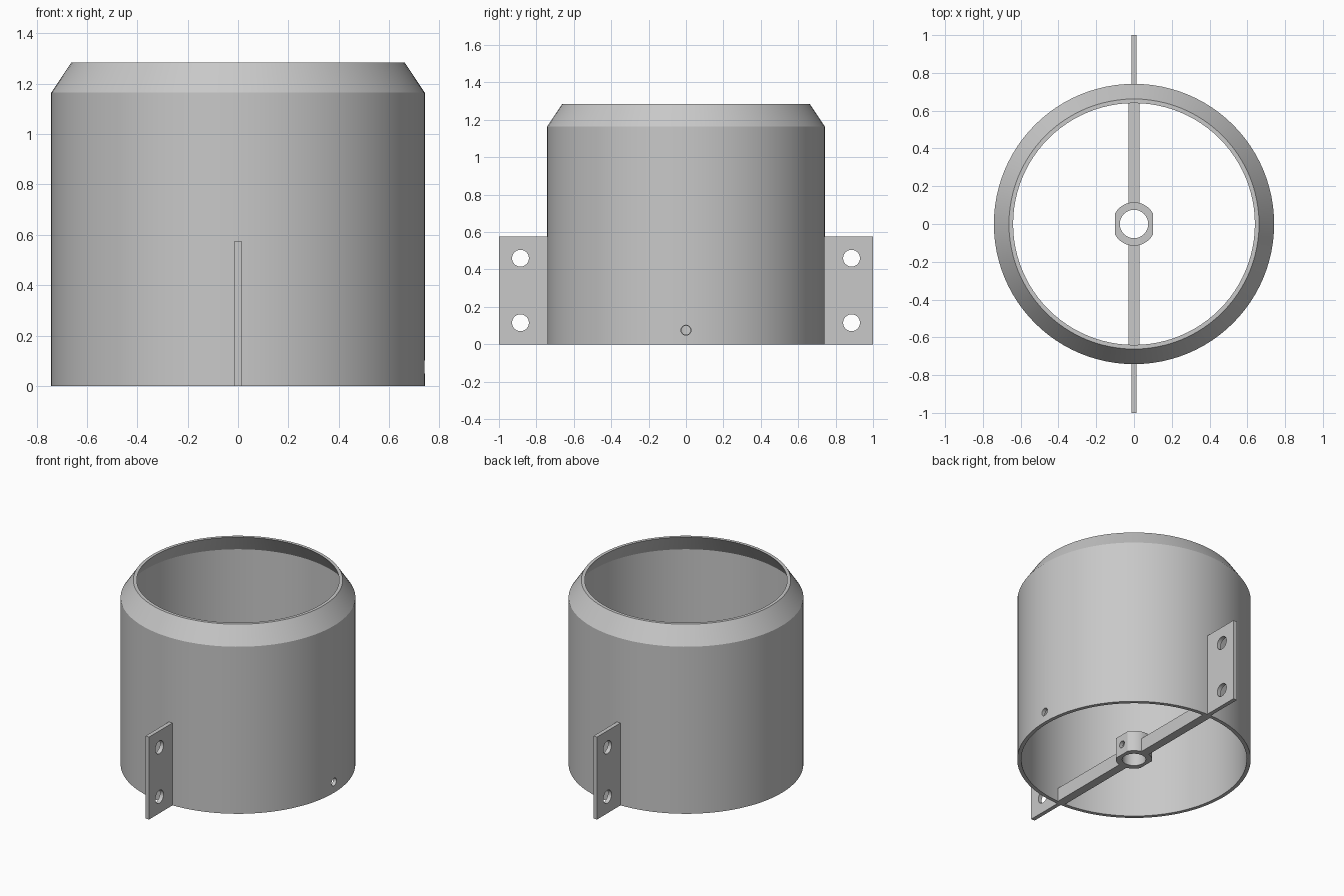
import bpy, bmesh, math

cube = bpy.data.objects.get("Cube")
if cube:
    bpy.data.objects.remove(cube, do_unlink=True)

grey = bpy.data.materials.new("plain_grey")
grey.use_nodes = True
grey.diffuse_color = (0.58, 0.58, 0.58, 1)
grey.node_tree.nodes["Principled BSDF"].inputs["Base Color"].default_value = (0.58, 0.58, 0.58, 1)


def box(name, low, high):
    bpy.ops.mesh.primitive_cube_add(size=1, location=[(a + b) / 2 for a, b in zip(low, high)])
    ob = bpy.context.object
    ob.name = name
    ob.dimensions = [b - a for a, b in zip(low, high)]
    bpy.ops.object.transform_apply(location=True, rotation=True, scale=True)
    ob.data.materials.append(grey)
    return ob


def rod(name, radius, depth, centre, axis="Z", sides=48):
    turn = (0, math.pi / 2, 0) if axis == "X" else (0, 0, 0)
    bpy.ops.mesh.primitive_cylinder_add(vertices=sides, radius=radius, depth=depth,
                                        location=centre, rotation=turn)
    ob = bpy.context.object
    ob.name = name
    bpy.ops.object.transform_apply(location=True, rotation=True, scale=True)
    ob.data.materials.append(grey)
    return ob


def combine(target, tool, operation="DIFFERENCE"):
    """Apply a boolean and discard the tool object."""
    tool.hide_render = True
    mod = target.modifiers.new("cut", "BOOLEAN")
    mod.operation, mod.solver, mod.object = operation, "EXACT", tool
    bpy.context.view_layer.objects.active = target
    bpy.ops.object.modifier_apply(modifier=mod.name)
    bpy.data.objects.remove(tool, do_unlink=True)


def smooth(ob):
    bpy.ops.object.select_all(action="DESELECT")
    ob.select_set(True)
    bpy.context.view_layer.objects.active = ob
    bpy.ops.object.shade_smooth_by_angle(angle=math.radians(20))


# Shell: closed wall section turned about z, with a tapered collar
section = [(0.742, 0), (0.742, 1.165), (0.662, 1.285),
           (0.64, 1.285), (0.717, 1.165), (0.717, 0)]
SIDES = 96
bm = bmesh.new()
rings = []
for i in range(SIDES):
    a = 2 * math.pi * i / SIDES
    rings.append([bm.verts.new((r * math.cos(a), r * math.sin(a), z)) for r, z in section])
for i in range(SIDES):
    here, after = rings[i], rings[(i + 1) % SIDES]
    for j in range(len(section)):
        k = (j + 1) % len(section)
        bm.faces.new((here[j], after[j], after[k], here[k]))
bmesh.ops.recalc_face_normals(bm, faces=bm.faces)
mesh = bpy.data.meshes.new("shell")
bm.to_mesh(mesh)
bm.free()
mesh.materials.append(grey)
shell = bpy.data.objects.new("shell", mesh)
bpy.context.collection.objects.link(shell)

# Access hole in the left wall
combine(shell, rod("wall_hole", 0.027, 0.2, (0.73, 0, 0.075), "X", 32))
smooth(shell)

# Hub: cylinder with two flats, a vertical bore and a set-screw hole
hub = rod("hub", 0.115, 0.145, (0, 0, 0.0725))
combine(hub, box("flats", (-0.1, -0.2, -0.1), (0.1, 0.2, 0.3)), "INTERSECT")
combine(hub, rod("bore", 0.075, 0.5, (0, 0, 0.07)))
combine(hub, rod("screw_hole", 0.024, 0.1, (0.09, 0, 0.075), "X", 32))
smooth(hub)

# Crossbar halves and mounting flanges, front and back
for side, word in ((-1, "front"), (1, "back")):
    y0, y1 = sorted((side * 0.1, side * 0.73))
    box(word + "_crossbar", (-0.03, y0, 0), (0.03, y1, 0.095))
    y0, y1 = sorted((side * 0.73, side))
    flange = box(word + "_flange", (-0.014, y0, 0), (0.014, y1, 0.575))
    for z in (0.115, 0.46):
        combine(flange, rod("bolt_hole", 0.045, 0.2, (0, side * 0.885, z), "X", 32))
    smooth(flange)
